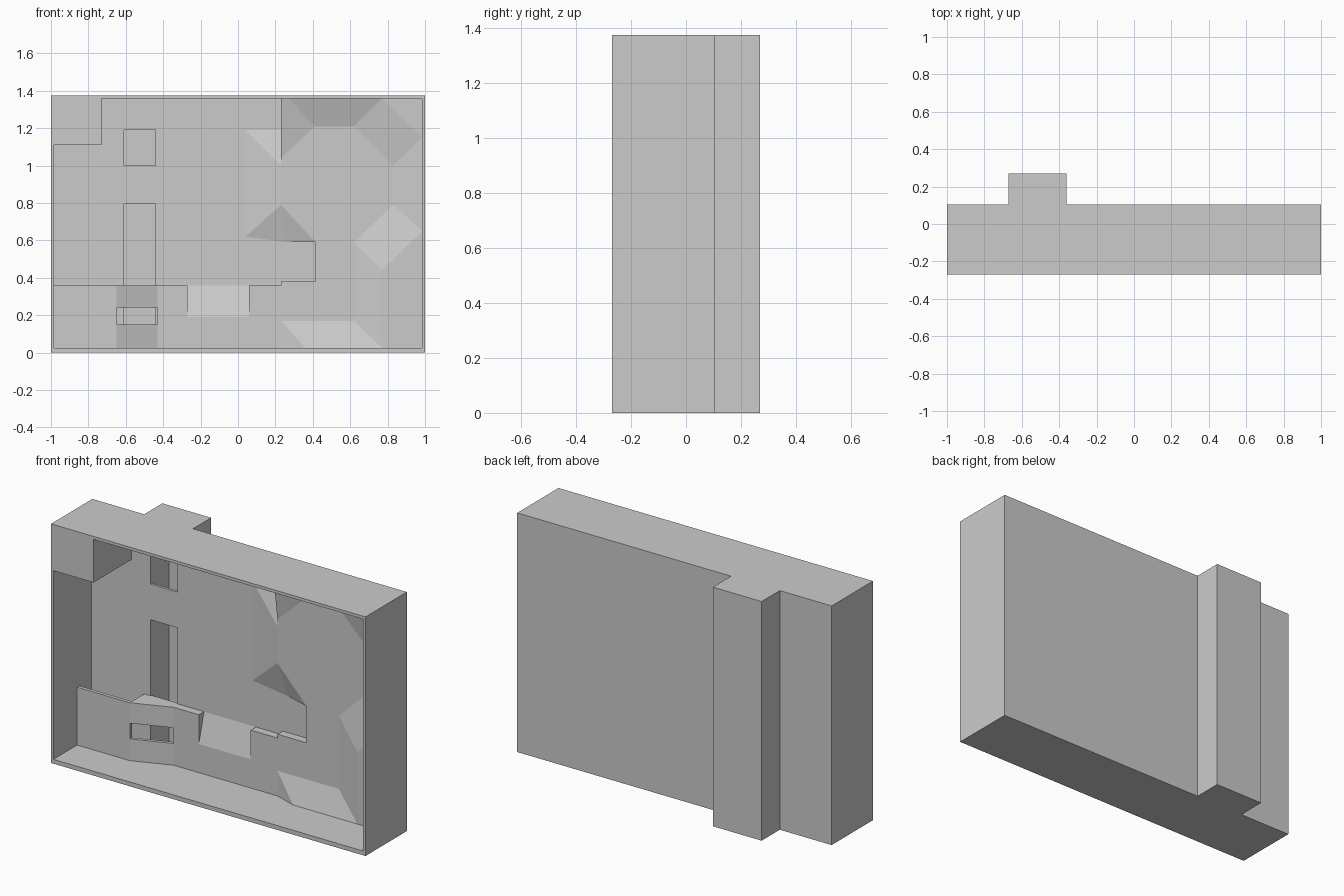
import bpy, bmesh

if "Cube" in bpy.data.objects:
    bpy.data.objects.remove(bpy.data.objects["Cube"])

# depth levels: back wall, middle step, raised rim, box front
A, B, C, FRONT = 0.077, 0.03, -0.015, -0.27
H = 1.375


def add_mesh(name, solids):
    """Each solid is (front ring, back ring) of 3D points."""
    bm = bmesh.new()
    for ring, back in solids:
        f = [bm.verts.new(p) for p in ring]
        b = [bm.verts.new(p) for p in back]
        bm.faces.new(f)
        bm.faces.new(b[::-1])
        for i in range(len(f)):
            j = (i + 1) % len(f)
            bm.faces.new((f[j], f[i], b[i], b[j]))
    bmesh.ops.recalc_face_normals(bm, faces=bm.faces[:])
    me = bpy.data.meshes.new(name)
    bm.to_mesh(me)
    bm.free()
    ob = bpy.data.objects.new(name, me)
    bpy.context.collection.objects.link(ob)
    return ob


def tile(pts, back=0.09):
    """Facet of (x, z, y) points, extruded back into the wall."""
    return [(x, y, z) for x, z, y in pts], [(x, back, z) for x, z, y in pts]


def upright(plan, z0, z1):
    """Plan outline of (x, y) points extruded upwards."""
    return [(x, y, z0) for x, y in plan], [(x, y, z1) for x, y in plan]


def box(x0, x1, y0, y1, z0, z1):
    return upright([(x0, y0), (x1, y0), (x1, y1), (x0, y1)], z0, z1)


# open-fronted case with the rear shaft
case = add_mesh("case", [upright([(-1, FRONT), (1, FRONT), (1, 0.105), (-0.36, 0.105),
                                  (-0.36, 0.27), (-0.67, 0.27), (-0.67, 0.105), (-1, 0.105)], 0, H)])
room = [(-0.985, 0.025), (0.985, 0.025), (0.985, 1.358), (-0.73, 1.358), (-0.73, 1.11), (-0.985, 1.11)]
cutters = [
    add_mesh("room_cutter", [tile([(x, z, -0.4) for x, z in room], A)]),
    add_mesh("shaft_cutter", [box(-0.61, -0.44, 0.092, 0.245, 0.025, 1.35)]),
    add_mesh("upper_window_cutter", [box(-0.61, -0.44, 0.05, 0.15, 1.0, 1.19)]),
    add_mesh("lower_window_cutter", [box(-0.61, -0.44, 0.05, 0.15, 0.06, 0.795)]),
]
bpy.context.view_layer.objects.active = case
for c in cutters:
    c.hide_render = True
    m = case.modifiers.new(c.name, 'BOOLEAN')
    m.operation, m.object, m.solver = 'DIFFERENCE', c, 'EXACT'
    bpy.ops.object.modifier_apply(modifier=m.name)
    bpy.data.objects.remove(c)

# middle step covering the right and bottom of the back wall
step = [(-0.43, 0.02), (0.985, 0.02), (0.985, 1.36), (0.23, 1.36), (0.23, 0.79), (0.415, 0.59),
        (0.415, 0.38), (0.23, 0.38), (0.23, 0.358), (0.06, 0.358), (0.06, 0.19), (-0.27, 0.19),
        (-0.27, 0.358), (-0.43, 0.358)]
add_mesh("middle_step", [tile([(x, z, B) for x, z in step])])

# slopes from the back wall up to the middle step
add_mesh("inner_slopes", [tile(t) for t in (
    [(0.04, 0.62, A), (0.23, 0.79, B), (0.23, 1.0, B), (0.04, 1.19, A)],
    [(0.04, 1.19, A), (0.23, 1.0, B), (0.23, 1.19, A)],
    [(0.04, 0.62, A), (0.26, 0.59, A), (0.23, 0.79, B)],
    [(0.26, 0.59, A), (0.415, 0.59, B), (0.23, 0.79, B)],
    [(-0.27, 0.19, B), (0.06, 0.19, B), (0.06, 0.358, A), (-0.27, 0.358, A)],
)])

# slopes from the middle step up to the raised rim
add_mesh("rim_slopes", [tile(t) for t in (
    [(0.23, 1.04, B), (0.41, 1.21, B), (0.27, 1.36, C), (0.23, 1.36, C)],
    [(0.27, 1.36, C), (0.41, 1.21, B), (0.62, 1.21, B), (0.77, 1.36, C)],
    [(0.62, 1.21, B), (0.83, 1.0, B), (0.985, 1.15, C), (0.77, 1.36, C)],
    [(0.77, 1.36, C), (0.985, 1.15, C), (0.985, 1.36, C)],
    [(0.83, 1.0, B), (0.83, 0.79, B), (0.985, 0.65, C), (0.985, 1.15, C)],
    [(0.83, 0.79, B), (0.62, 0.59, B), (0.77, 0.44, C), (0.985, 0.65, C)],
    [(0.62, 0.59, B), (0.62, 0.17, B), (0.77, 0.025, C), (0.77, 0.44, C)],
    [(0.77, 0.44, C), (0.77, 0.025, C), (0.985, 0.025, C), (0.985, 0.65, C)],
    [(0.62, 0.17, B), (0.23, 0.17, B), (0.36, 0.025, C), (0.77, 0.025, C)],
    [(0.23, 0.17, B), (0.23, 0.025, B), (0.36, 0.025, C)],
)])

# low hollow panel on the left, with a slot in its slanted part
P, T = -0.055, 0.02
slant = [(-0.65, P), (-0.43, B), (-0.43, B + T), (-0.65, P + T)]
add_mesh("low_panel", [box(-0.99, -0.65, P, P + T, 0.02, 0.358),
                       upright(slant, 0.02, 0.15), upright(slant, 0.24, 0.34)])
add_mesh("panel_lid", [upright([(-0.65, P), (-0.43, B), (-0.43, 0.085), (-0.65, 0.085)], 0.34, 0.358)])
